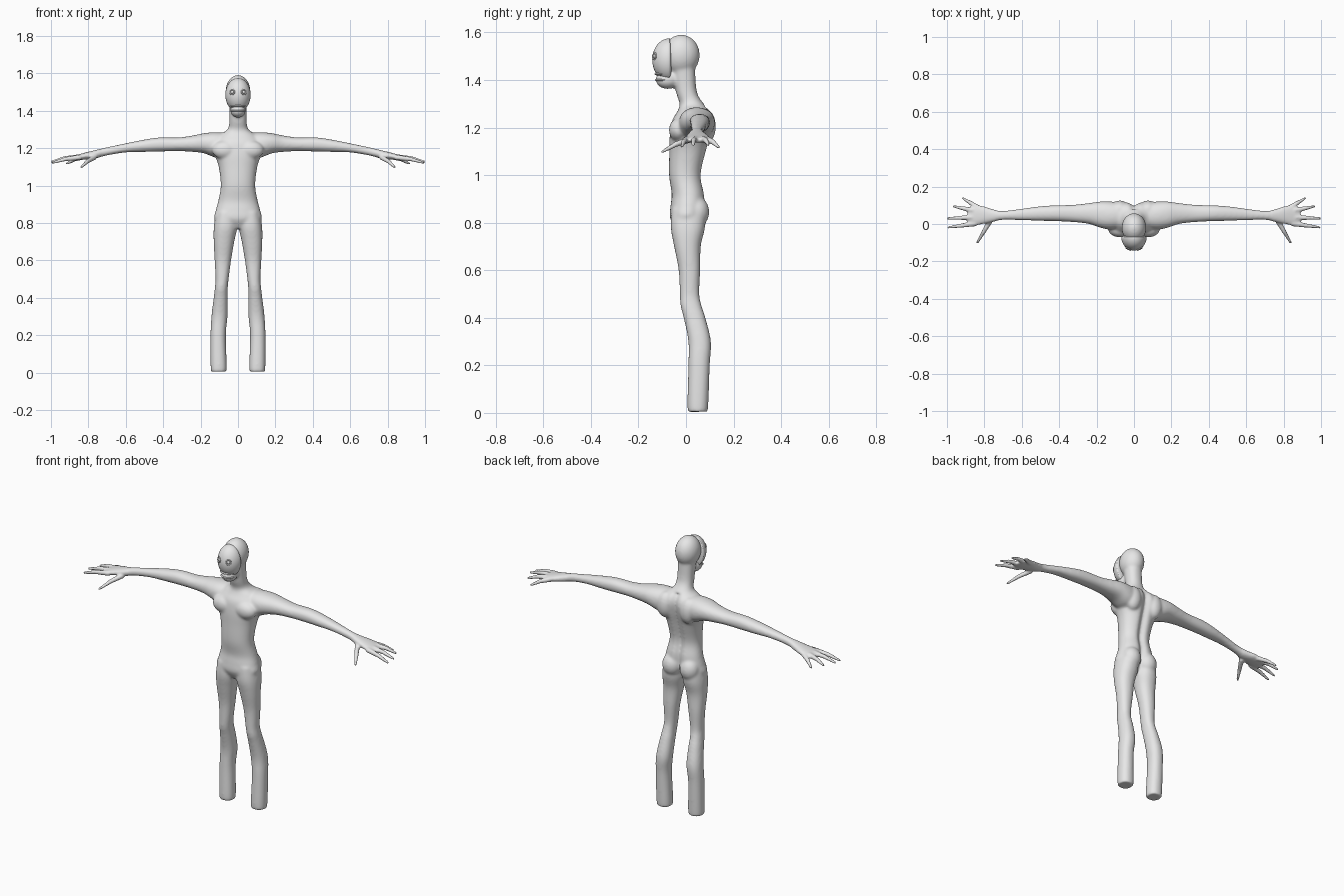
import bpy
import bmesh
import math
from mathutils import Vector, Matrix

if "Cube" in bpy.data.objects:
    bpy.data.objects.remove(bpy.data.objects["Cube"], do_unlink=True)

GREY = (0.8, 0.8, 0.8, 1)
skin = bpy.data.materials.new("plain grey")
skin.use_nodes = True
skin.diffuse_color = GREY
skin.node_tree.nodes["Principled BSDF"].inputs["Base Color"].default_value = GREY


def smooth_rows(rows, steps=5):
    """Catmull-Rom interpolation between rows of section bounds."""
    out = []
    for i in range(len(rows) - 1):
        quad = [rows[max(i - 1, 0)], rows[i], rows[i + 1], rows[min(i + 2, len(rows) - 1)]]
        for k in range(steps):
            t = k / steps
            out.append([b + t * ((c - a) + t * (2*a - 5*b + 4*c - d + t * (3*(b - c) + d - a))) / 2
                        for a, b, c, d in zip(*quad)])
    return out + [rows[-1]]


def loft(bm, rows, place, sides=32):
    """Rounded tube; each row is (position, u min, u max, v min, v max)."""
    rings = []
    for pos, u0, u1, v0, v1 in smooth_rows(rows):
        ring = []
        for k in range(sides):
            a = math.tau * k / sides
            c, s = math.cos(a), math.sin(a)
            c = math.copysign(abs(c) ** 0.9, c)
            s = math.copysign(abs(s) ** 0.9, s)
            u = (u0 + u1) / 2 + c * (u1 - u0) / 2
            v = (v0 + v1) / 2 + s * (v1 - v0) / 2
            ring.append(bm.verts.new(place(pos, u, v)))
        rings.append(ring)
    for low, high in zip(rings, rings[1:]):
        for k in range(sides):
            j = (k + 1) % sides
            bm.faces.new((low[k], low[j], high[j], high[k]))
    bm.faces.new(rings[0])
    bm.faces.new(rings[-1])


def ball(bm, centre, radii):
    matrix = Matrix.Translation(centre) @ Matrix.Diagonal((*radii, 1))
    return bmesh.ops.create_uvsphere(bm, u_segments=32, v_segments=20, radius=1, matrix=matrix)["verts"]


def finger_bone(bm, a, b, ra, rb):
    a, b = Vector(a), Vector(b)
    turn = (b - a).to_track_quat('Z', 'Y').to_matrix().to_4x4()
    bmesh.ops.create_cone(bm, cap_ends=True, segments=16, radius1=ra, radius2=rb,
                          depth=(b - a).length, matrix=Matrix.Translation((a + b) / 2) @ turn)
    ball(bm, a, (ra, ra, ra))
    ball(bm, b, (rb, rb, rb))


def finish(name, bm):
    bmesh.ops.recalc_face_normals(bm, faces=bm.faces)
    mesh = bpy.data.meshes.new(name)
    bm.to_mesh(mesh)
    bm.free()
    mesh.materials.append(skin)
    mesh.shade_smooth()
    obj = bpy.data.objects.new(name, mesh)
    bpy.context.collection.objects.link(obj)
    return obj


# Section bounds of the main body parts
TORSO = [(.77, -.07, .07, -.04, .05), (.82, -.125, .125, -.067, .07), (.87, -.118, .118, -.065, .08),
         (.92, -.105, .105, -.06, .08), (1.0, -.092, .092, -.071, .067), (1.1, -.103, .103, -.07, .088),
         (1.17, -.125, .125, -.068, .108), (1.23, -.13, .13, -.058, .118), (1.27, -.1, .1, -.035, .105),
         (1.3, -.056, .056, -.027, .075), (1.35, -.046, .046, -.042, .046), (1.45, -.048, .048, -.06, .038)]
LEG = [(.005, .07, .138, .018, .085), (.02, .06, .146, .006, .093), (.2, .065, .147, .01, .1),
       (.3, .056, .142, .01, .105), (.4, .055, .13, -.01, .082), (.45, .055, .124, -.023, .066),
       (.5, .05, .12, -.026, .056), (.6, .037, .125, -.031, .06), (.7, .02, .13, -.05, .062),
       (.78, .004, .129, -.064, .08), (.86, .01, .115, -.06, .08)]
ARM = [(.05, -.02, .11, 1.15, 1.28), (.12, -.03, .12, 1.15, 1.285), (.18, -.02, .12, 1.172, 1.28),
       (.24, 0, .112, 1.18, 1.268), (.32, .01, .103, 1.184, 1.257), (.42, .015, .1, 1.182, 1.257),
       (.5, .017, .095, 1.18, 1.246), (.6, .02, .082, 1.177, 1.226), (.7, .022, .07, 1.161, 1.205),
       (.76, .01, .08, 1.146, 1.19), (.81, 0, .096, 1.14, 1.178), (.86, -.008, .096, 1.136, 1.165),
       (.89, .01, .07, 1.138, 1.157)]
# Finger base and tip
FINGERS = [((.83, .085, 1.152), (.915, .138, 1.117)), ((.86, .073, 1.152), (.965, .094, 1.128)),
           ((.86, .036, 1.152), (.994, .03, 1.128)), ((.85, .002, 1.15), (.992, -.018, 1.122)),
           ((.77, .015, 1.15), (.838, -.1, 1.098))]


def torso_point(z, x, y):
    # groove along the spine
    if y > 0 and z < 1.29:
        y -= .022 * math.exp(-(x / .02) ** 2)
    return x, y, z


body_bm = bmesh.new()
loft(body_bm, TORSO, torso_point, sides=64)
for side in (1, -1):
    loft(body_bm, LEG, lambda z, x, y: (side * x, y, z))
    loft(body_bm, ARM, lambda x, y, z: (side * x, y, z))
    # chest, shoulder blade and buttock
    ball(body_bm, (side * .07, -.03, 1.19), (.068, .042, .05))
    ball(body_bm, (side * .075, .08, 1.205), (.05, .046, .075))
    ball(body_bm, (side * .057, .045, .845), (.056, .053, .065))
    for base, tip in FINGERS:
        base = Vector((side * base[0], *base[1:]))
        tip = Vector((side * tip[0], *tip[1:]))
        knuckle = base.lerp(tip, .5) + Vector((0, 0, .006))
        finger_bone(body_bm, base, knuckle, .0145, .0115)
        finger_bone(body_bm, knuckle, tip, .0115, .0065)

# Cranium and jaw
ball(body_bm, (0, -.02, 1.505), (.066, .078, .086))
ball(body_bm, (0, -.078, 1.402), (.042, .05, .04))
body = finish("body", body_bm)

# Fuse the body into one skin and soften everything except the hands
bpy.context.view_layer.objects.active = body
body.select_set(True)
remesh = body.modifiers.new("fuse", 'REMESH')
remesh.mode = 'VOXEL'
remesh.voxel_size = .006
remesh.use_smooth_shade = True
bpy.ops.object.modifier_apply(modifier=remesh.name)
group = body.vertex_groups.new(name="soft")
group.add([v.index for v in body.data.vertices if abs(v.co.x) < .74], 1, 'REPLACE')
soften = body.modifiers.new("soften", 'SMOOTH')
soften.iterations = 14
soften.vertex_group = group.name
polish = body.modifiers.new("polish", 'SMOOTH')
polish.iterations = 2

# Face mask: deep front half, shallow back half
MASK_C, MASK_R = Vector((0, -.07, 1.485)), Vector((.068, .072, .09))
mask_bm = bmesh.new()
for vert in ball(mask_bm, MASK_C, MASK_R):
    if vert.co.y > MASK_C.y:
        vert.co.y = MASK_C.y + (vert.co.y - MASK_C.y) * .15
finish("face_mask", mask_bm)

# Eyes: ball with a raised rim, seated on the mask
for side, label in ((1, "left"), (-1, "right")):
    x, z = side * .031, 1.5
    dx, dz = x / MASK_R.x, (z - MASK_C.z) / MASK_R.z
    dy = -math.sqrt(1 - dx * dx - dz * dz)
    spot = MASK_C + Vector((x, dy * MASK_R.y, z - MASK_C.z))
    normal = Vector((dx / MASK_R.x, dy / MASK_R.y, dz / MASK_R.z)).normalized()
    eye_bm = bmesh.new()
    ball(eye_bm, spot - normal * .003, (.009, .009, .009))
    finish(label + "_eye", eye_bm)
    bpy.ops.mesh.primitive_torus_add(major_radius=.0135, minor_radius=.0035, major_segments=32,
                                     minor_segments=10, location=spot,
                                     rotation=normal.to_track_quat('Z', 'Y').to_euler())
    rim = bpy.context.object
    rim.name = label + "_eye_rim"
    rim.data.materials.append(skin)
    rim.data.shade_smooth()

# Lips
for label, centre, radii in (("upper_lip", (0, -.097, 1.425), (.043, .036, .008)),
                             ("lower_lip", (0, -.095, 1.4), (.04, .036, .008))):
    lip_bm = bmesh.new()
    ball(lip_bm, centre, radii)
    finish(label, lip_bm)
